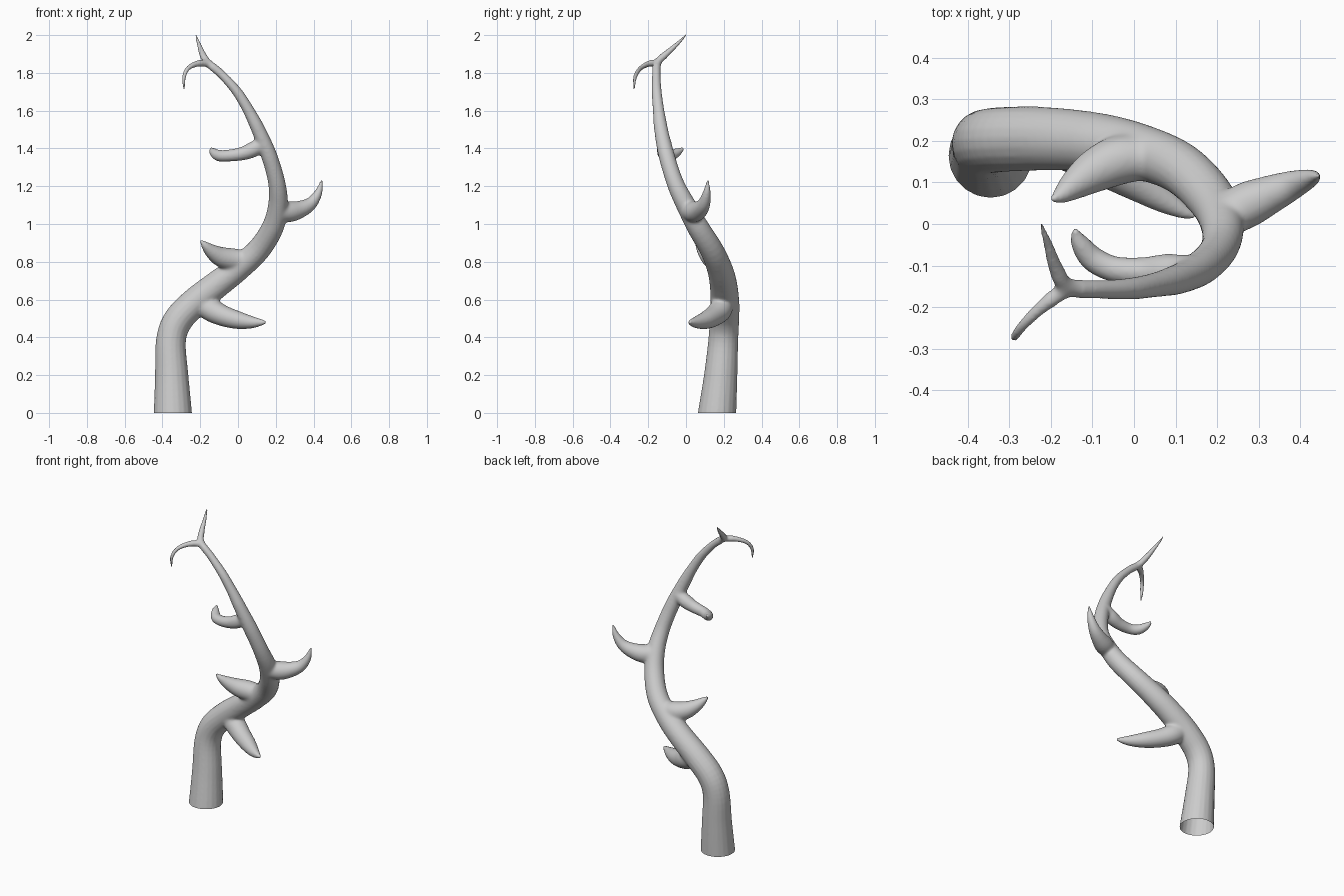
import bpy, bmesh, math
from mathutils import Vector

if "Cube" in bpy.data.objects:
    bpy.data.objects.remove(bpy.data.objects["Cube"])

SIDES = 20

# Each path point is (x, y, z, radius)
trunk = [(-.345, .155, -.10, .105), (-.345, .165, 0, .101), (-.351, .184, .2, .088), (-.355, .197, .38, .079),
         (-.318, .203, .49, .078), (-.225, .205, .588, .077), (-.11, .198, .68, .073), (0, .178, .765, .068),
         (.11, .135, .865, .062), (.185, .062, .985, .058), (.212, 0, 1.1, .053), (.208, -.05, 1.2, .046),
         (.185, -.085, 1.3, .043), (.15, -.112, 1.4, .042), (.107, -.132, 1.5, .037), (.057, -.145, 1.6, .030),
         (-.005, -.155, 1.7, .026), (-.085, -.157, 1.79, .022), (-.16, -.15, 1.855, .022),
         (-.188, -.105, 1.90, .017), (-.206, -.05, 1.95, .011), (-.225, .003, 2.003, .004)]
branches = {
    "low_thorn": [(-.22, .2, .60, .05), (-.15, .185, .55, .062), (-.08, .15, .515, .056), (0, .105, .491, .047),
                  (.07, .06, .48, .033), (.12, .03, .479, .018), (.148, .018, .48, .006)],
    "left_thorn": [(.05, .16, .81, .05), (-.03, .155, .812, .06), (-.09, .13, .826, .054),
                   (-.14, .097, .856, .038), (-.175, .07, .888, .021), (-.198, .058, .913, .005)],
    "right_thorn": [(.2, .01, 1.07, .05), (.27, .045, 1.065, .056), (.33, .072, 1.078, .046),
                    (.385, .095, 1.108, .034), (.425, .11, 1.165, .021), (.445, .116, 1.235, .004)],
    "high_stub": [(.14, -.11, 1.43, .035), (.08, -.113, 1.395, .042), (.02, -.115, 1.372, .035),
                  (-.05, -.108, 1.362, .031), (-.10, -.083, 1.362, .030),
                  (-.13, -.045, 1.38, .022), (-.143, -.014, 1.40, .007)],
    "tip_hook": [(-.14, -.15, 1.84, .018), (-.18, -.168, 1.852, .020), (-.228, -.205, 1.845, .015),
                 (-.268, -.245, 1.82, .012), (-.286, -.270, 1.775, .010), (-.286, -.275, 1.71, .004)],
}
# Forks to be blended: position and blend distance
forks = [((-.12, .18, .60), .17), ((-.03, .16, .79), .15), ((.24, .02, 1.07), .13),
         ((.11, -.12, 1.43), .11), ((-.165, -.155, 1.86), .05)]


def resample(path, steps=5):
    """Catmull-Rom curve through the path points."""
    p = [Vector(q) for q in path]
    p = [2 * p[0] - p[1]] + p + [2 * p[-1] - p[-2]]
    out = []
    for i in range(1, len(p) - 2):
        a, b, c, d = p[i - 1:i + 3]
        for s in range(steps):
            t = s / steps
            out.append(.5 * (2 * b + (c - a) * t + (2 * a - 5 * b + 4 * c - d) * t * t
                             + (3 * b - a - 3 * c + d) * t ** 3))
    return out + [p[-2]]


def add_tube(bm, path):
    """Sweep a tapering round section along the path."""
    pts = resample(path)
    side = Vector((0, 1, 0))
    rings = []
    for i, q in enumerate(pts):
        tangent = (pts[min(i + 1, len(pts) - 1)].xyz - pts[max(i - 1, 0)].xyz).normalized()
        side = (side - tangent * side.dot(tangent)).normalized()
        other = tangent.cross(side)
        rings.append([bm.verts.new(q.xyz + max(q.w, .003) * (math.cos(a) * side + math.sin(a) * other))
                      for a in (2 * math.pi * k / SIDES for k in range(SIDES))])
    for r0, r1 in zip(rings, rings[1:]):
        for k in range(SIDES):
            j = (k + 1) % SIDES
            bm.faces.new((r0[k], r0[j], r1[j], r1[k]))
    bm.faces.new(rings[0][::-1])
    bm.faces.new(rings[-1])


# Trunk and branches as overlapping tubes
bm = bmesh.new()
for path in [trunk, *branches.values()]:
    add_tube(bm, path)
mesh = bpy.data.meshes.new("gnarled_branch")
bm.to_mesh(mesh)
bm.free()
branch = bpy.data.objects.new("gnarled_branch", mesh)
bpy.context.collection.objects.link(branch)
bpy.context.view_layer.objects.active = branch
branch.select_set(True)

# Fuse the tubes into one skin
remesh = branch.modifiers.new("fuse", 'REMESH')
remesh.mode = 'VOXEL'
remesh.voxel_size = .006
bpy.ops.object.modifier_apply(modifier=remesh.name)

# Soften the forks
group = branch.vertex_groups.new(name="forks")
for v in branch.data.vertices:
    w = max(1 - (v.co - Vector(c)).length / d for c, d in forks)
    if w > 0:
        group.add([v.index], min(1, 2 * w), 'REPLACE')
for name, count, vg in (("blend", 30, "forks"), ("polish", 3, "")):
    smooth = branch.modifiers.new(name, 'SMOOTH')
    smooth.factor = .5
    smooth.iterations = count
    smooth.vertex_group = vg
    bpy.ops.object.modifier_apply(modifier=smooth.name)

# Cut the foot flat and leave it open
bm = bmesh.new()
bm.from_mesh(branch.data)
bmesh.ops.bisect_plane(bm, geom=bm.verts[:] + bm.edges[:] + bm.faces[:], plane_co=(0, 0, 0),
                       plane_no=(0, 0, 1), clear_inner=True)
bm.to_mesh(branch.data)
bm.free()
bpy.ops.object.shade_smooth_by_angle(angle=math.radians(60))
